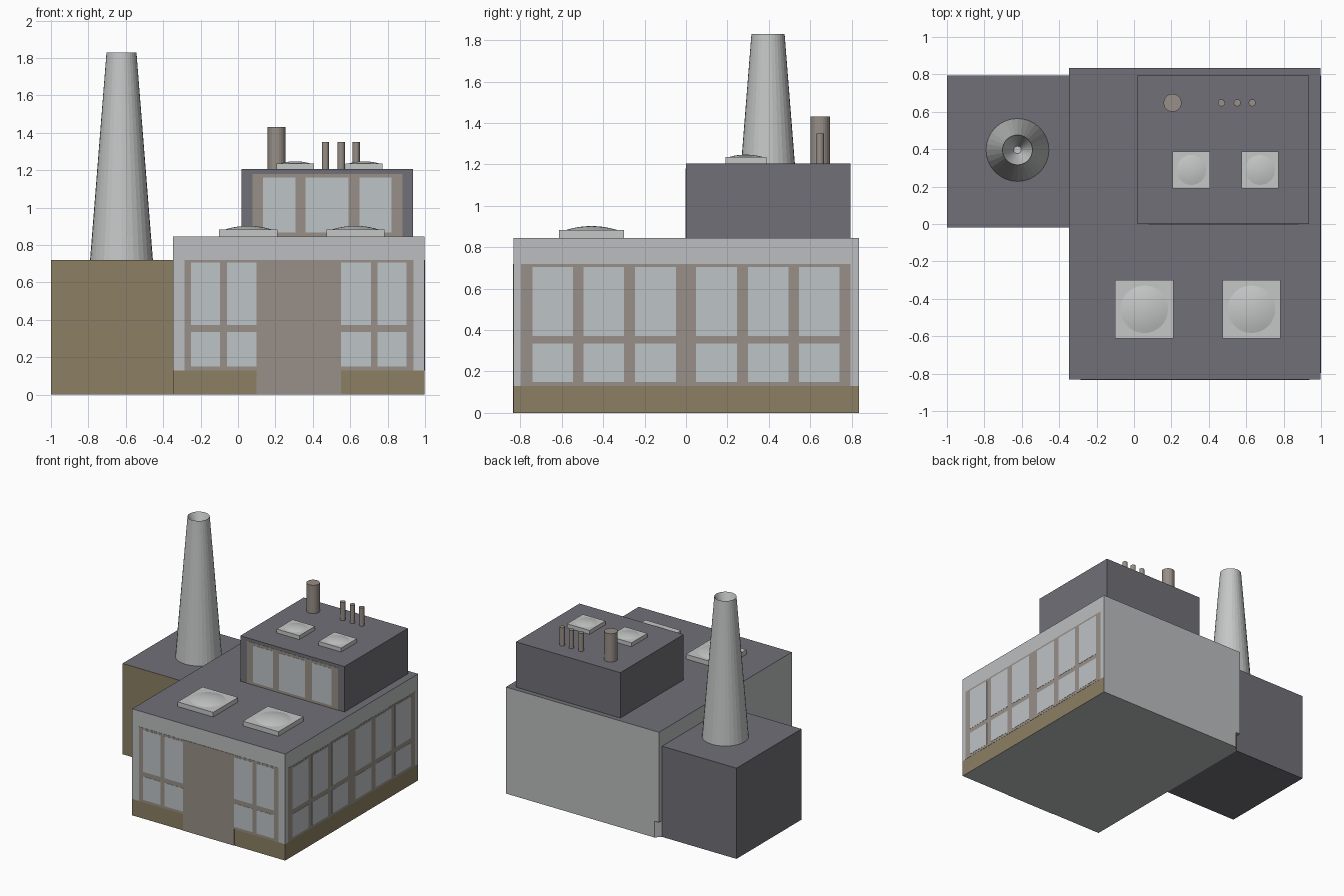
import bpy, bmesh, math

if "Cube" in bpy.data.objects:
    bpy.data.objects.remove(bpy.data.objects["Cube"])


def mat(name, rgb):
    m = bpy.data.materials.new(name)
    lin = [((c / 255 + 0.055) / 1.055) ** 2.4 for c in rgb]
    m.diffuse_color = (*lin, 1)
    m.use_nodes = True
    m.node_tree.nodes["Principled BSDF"].inputs["Base Color"].default_value = m.diffuse_color
    return m


WALL = mat("pale grey wall", (188, 190, 191))
GLASS = mat("window glass", (190, 195, 198))
TAN = mat("tan plinth", (140, 128, 100))
TAUPE = mat("taupe frame", (152, 143, 135))
DARK = mat("dark grey roof", (112, 112, 119))
PALE = mat("light concrete", (197, 198, 198))


def finish(name, bm, mats, rule=None, smooth=False):
    """Turn a bmesh into an object; rule(face) gives the material index."""
    bmesh.ops.recalc_face_normals(bm, faces=bm.faces)
    for f in bm.faces:
        f.normal_update()
        f.material_index = rule(f) if rule else 0
        f.smooth = smooth
    me = bpy.data.meshes.new(name)
    bm.to_mesh(me)
    bm.free()
    for m in mats:
        me.materials.append(m)
    ob = bpy.data.objects.new(name, me)
    bpy.context.collection.objects.link(ob)
    return ob


def prism(bm, outline, z0, z1):
    lo = [bm.verts.new((x, y, z0)) for x, y in outline]
    hi = [bm.verts.new((x, y, z1)) for x, y in outline]
    bm.faces.new(lo)
    bm.faces.new(hi)
    n = len(lo)
    for i in range(n):
        j = (i + 1) % n
        bm.faces.new((lo[i], lo[j], hi[j], hi[i]))


def add_box(bm, x, y, z):
    prism(bm, [(x[0], y[0]), (x[1], y[0]), (x[1], y[1]), (x[0], y[1])], *z)


def box(name, x, y, z, mats, rule=None):
    bm = bmesh.new()
    add_box(bm, x, y, z)
    return finish(name, bm, mats, rule)


def lathe(name, cx, cy, profile, m, sides=32, smooth=False):
    """Revolve (radius, z) points about a vertical axis; radius 0 is a tip."""
    bm = bmesh.new()
    prev = None
    for r, z in profile:
        if r == 0:
            ring = [bm.verts.new((cx, cy, z))] * sides
        else:
            ring = [bm.verts.new((cx + r * math.cos(a), cy + r * math.sin(a), z))
                    for a in (2 * math.pi * i / sides for i in range(sides))]
        if prev:
            for i in range(sides):
                j = (i + 1) % sides
                quad = dict.fromkeys((prev[i], prev[j], ring[j], ring[i]))
                bm.faces.new(list(quad))
        prev = ring
    return finish(name, bm, [m], None, smooth)


def front_plates(name, y, rects, thick, m):
    bm = bmesh.new()
    for x0, x1, z0, z1 in rects:
        add_box(bm, (x0, x1), (y - thick, y), (z0, z1))
    finish(name, bm, [m])


def right_plates(name, x, rects, thick, m):
    bm = bmesh.new()
    for y0, y1, z0, z1 in rects:
        add_box(bm, (x, x + thick), (y0, y1), (z0, z1))
    finish(name, bm, [m])


L, R, F, B = -0.347, 0.997, -0.832, 0.835   # main hall extents
ROOF = 0.845

# Main hall: plinth with a clipped rear corner, then walls and roof
bm = bmesh.new()
prism(bm, [(L, F), (R, F), (R, B), (L + 0.04, B), (L, B - 0.04)], 0, 0.13)
finish("hall_plinth", bm, [WALL, TAN],
       lambda f: 1 if f.normal.y < -0.9 or f.normal.x > 0.9 else 0)
box("main_hall", (L, R), (F, B), (0.13, ROOF), [WALL, DARK],
    lambda f: 1 if f.normal.z > 0.9 else 0)

# Side annex with a tan front
box("side_annex", (-1, L), (-0.02, 0.795), (0, 0.72), [DARK, TAN],
    lambda f: 1 if f.normal.y < -0.9 else 0)

# Upper storey
box("upper_storey", (0.02, 0.935), (0, 0.795), (ROOF, 1.205), [DARK])

# Hall windows, front and right, in two rows
rows = [(0.15, 0.335), (0.372, 0.705)]
cols = [(-0.25, -0.095), (-0.06, 0.1), (0.55, 0.71), (0.745, 0.9)]
front_plates("front_window_frame", F, [(-0.285, 0.938, 0.13, 0.72)], 0.0015, TAUPE)
front_plates("front_windows", F, [c + r for c in cols for r in rows], 0.003, GLASS)
front_plates("front_door", F, [(0.1, 0.55, 0, 0.72)], 0.003, TAUPE)
half = [(0.048, 0.246), (0.299, 0.496), (0.545, 0.742)]
cols = half + [(-b, -a) for a, b in half]
right_plates("side_window_frame", R, [(-0.797, 0.795, 0.13, 0.72)], 0.0015, TAUPE)
right_plates("side_windows", R, [c + r for c in cols for r in rows], 0.003, GLASS)

# Upper storey windows
front_plates("upper_window_frame", 0, [(0.078, 0.88, ROOF, 1.18)], 0.0015, TAUPE)
front_plates("upper_windows", 0, [(a, b, 0.866, 1.16) for a, b in
             ((0.135, 0.308), (0.36, 0.59), (0.65, 0.822))], 0.003, GLASS)

# Tapered chimney with a funnel-shaped mouth
lathe("chimney", -0.623, 0.396,
      [(0.168, 0.72), (0.08, 1.83), (0.02, 1.68), (0, 1.68)], PALE)

# Roof skylights: square curb with a shallow dome
for i, (x, y, z, s, r, h, d) in enumerate((
        (0.055, -0.456, ROOF, 0.156, 0.127, 0.037, 0.02),
        (0.628, -0.456, ROOF, 0.156, 0.127, 0.037, 0.02),
        (0.306, 0.289, 1.205, 0.099, 0.08, 0.031, 0.011),
        (0.674, 0.289, 1.205, 0.099, 0.08, 0.031, 0.011))):
    box(f"skylight_curb_{i}", (x - s, x + s), (y - s, y + s), (z, z + h), [PALE])
    arc = [(r * (1 - k / 6), z + h + d * (1 - (1 - k / 6) ** 2)) for k in range(7)]
    lathe(f"skylight_dome_{i}", x, y, arc, PALE, 32, True)

# Roof vent pipes
for i, (x, r, top) in enumerate(((0.206, 0.048, 1.43), (0.467, 0.019, 1.35),
                                 (0.552, 0.019, 1.35), (0.632, 0.019, 1.35))):
    lathe(f"vent_pipe_{i}", x, 0.648, [(r, 1.205), (r, top), (0, top)], TAUPE, 24)
